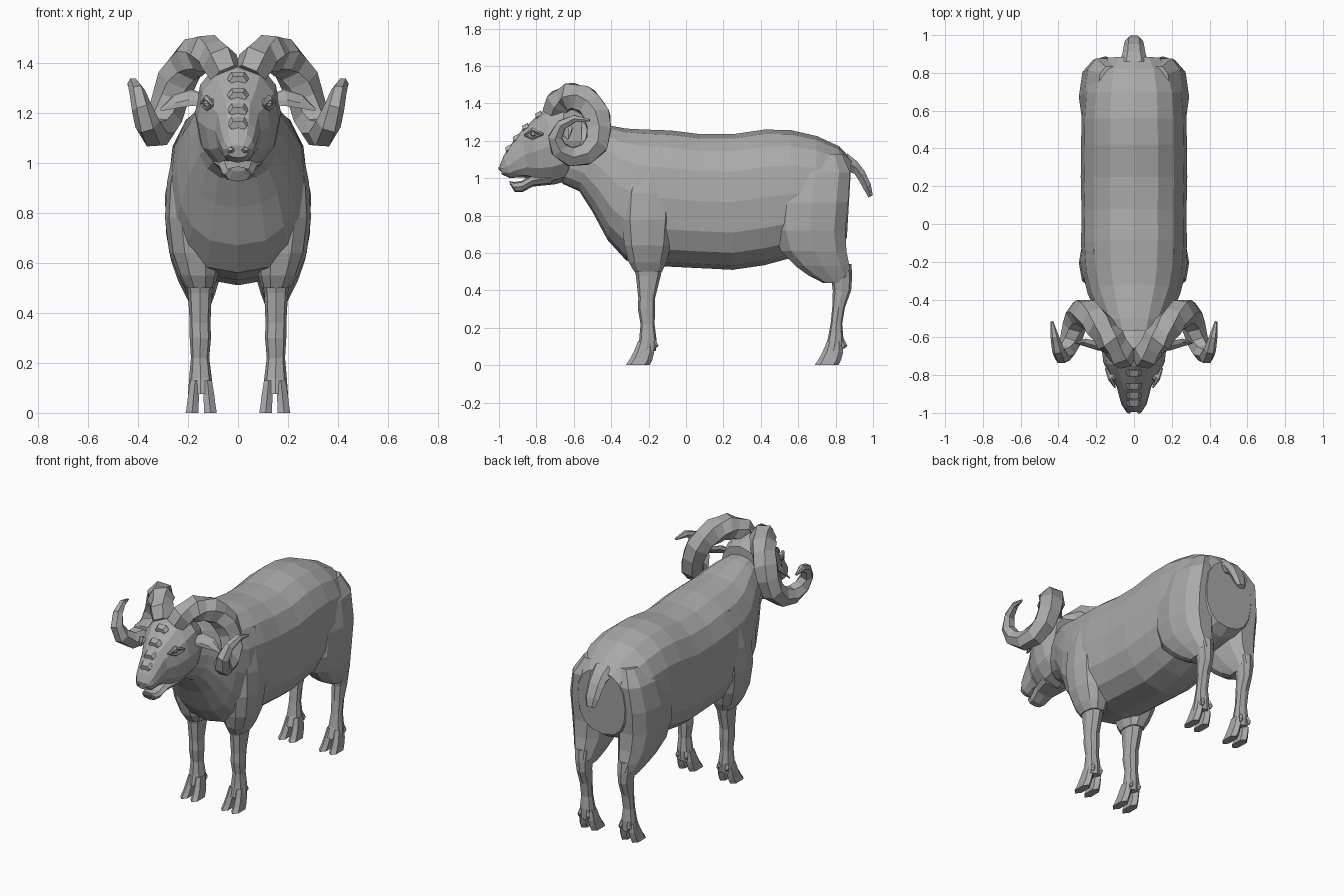
import bpy, bmesh, math
from mathutils import Vector as V

wool = bpy.data.materials.new("plain_grey")
wool.diffuse_color = (0.4, 0.4, 0.4, 1)


def ring(c, u, v, n=8, p=1.0, turn=0.0):
    """Rounded section around c with half axes u and v."""
    c, u, v = V(c), V(u), V(v)
    pts = []
    for i in range(n):
        a = math.tau * (i + turn) / n
        f = lambda t: math.copysign(abs(t) ** p if abs(t) > 1e-6 else 0, t)
        pts.append(c + u * f(math.cos(a)) + v * f(math.sin(a)))
    return pts


def loft(name, rings, mirror=False):
    bm = bmesh.new()
    rows = [[bm.verts.new(p) for p in r] for r in rings]
    n = len(rows[0])
    for a, b in zip(rows, rows[1:]):
        for i in range(n):
            j = (i + 1) % n
            bm.faces.new((a[i], a[j], b[j], b[i]))
    bm.faces.new(rows[0])
    bm.faces.new(rows[-1])
    bmesh.ops.recalc_face_normals(bm, faces=bm.faces)
    me = bpy.data.meshes.new(name)
    bm.to_mesh(me)
    bm.free()
    ob = bpy.data.objects.new(name, me)
    bpy.context.collection.objects.link(ob)
    me.materials.append(wool)
    if mirror:
        m = ob.modifiers.new("mirror", "MIRROR")
        m.use_mirror_merge = False
    return ob


def spine(name, rows, n, p):
    """Rows: top y, top z, bottom y, bottom z, half width."""
    rs = []
    for ty, tz, by, bz, w in rows:
        t, b = V((0, ty, tz)), V((0, by, bz))
        rs.append(ring((t + b) / 2, (w, 0, 0), (t - b) / 2, n, p))
    return loft(name, rs)


def limb(name, rows, n=8, p=0.8, turn=0.0):
    """Rows: z, inner x, outer x, front y, back y; mirrored."""
    return loft(name, [ring(((a + b) / 2, (c + d) / 2, z), ((b - a) / 2, 0, 0),
                            (0, (d - c) / 2, 0), n, p, turn)
                       for z, a, b, c, d in rows], True)


def tube(name, rows, n, flat=1.0, mirror=True, side=(1, 0, 0)):
    """Rows: x, y, z, radius along a bent path."""
    ps = [V(r[:3]) for r in rows]
    rs = []
    for i, p in enumerate(ps):
        t = (ps[min(i + 1, len(ps) - 1)] - ps[max(i - 1, 0)]).normalized()
        u = V(side)
        u = (u - t * u.dot(t)).normalized()
        rs.append(ring(p, u * rows[i][3], t.cross(u) * rows[i][3] * flat, n))
    return loft(name, rs, mirror)


# Trunk and neck
spine("body", [
    (-.62, 1.31, -.66, .97, .12), (-.50, 1.30, -.57, .93, .165),
    (-.40, 1.28, -.50, .82, .21), (-.32, 1.265, -.42, .67, .245),
    (-.22, 1.26, -.32, .56, .27), (-.08, 1.255, -.15, .53, .28),
    (.08, 1.235, .05, .52, .278), (.25, 1.235, .25, .51, .282),
    (.42, 1.26, .42, .535, .28), (.56, 1.257, .55, .57, .278),
    (.70, 1.225, .68, .61, .268), (.82, 1.17, .80, .64, .235),
    (.885, 1.10, .86, .68, .17)], 16, .83)

# Shoulders and thighs
limb("shoulder", [
    (1.16, .10, .215, -.20, -.08), (1.05, .08, .258, -.30, -.07),
    (.92, .08, .284, -.34, -.06), (.78, .08, .292, -.35, -.06),
    (.64, .07, .275, -.335, -.075), (.55, .08, .24, -.31, -.10),
    (.50, .095, .21, -.28, -.125)], 10)
limb("thigh", [
    (1.13, .06, .19, .58, .84), (1.03, .06, .26, .50, .885),
    (.87, .05, .292, .47, .875), (.72, .04, .288, .465, .86),
    (.61, .055, .268, .50, .865), (.53, .075, .24, .58, .88),
    (.48, .09, .215, .65, .885), (.44, .105, .195, .73, .86)], 10)

# Lower legs
limb("front_leg", [
    (.56, .09, .215, -.29, -.12), (.48, .105, .20, -.268, -.135),
    (.36, .11, .193, -.255, -.165), (.30, .108, .193, -.257, -.165),
    (.22, .115, .188, -.243, -.168), (.14, .105, .195, -.25, -.158),
    (.075, .098, .20, -.268, -.16)])
limb("hind_leg", [
    (.54, .10, .21, .72, .885), (.47, .105, .20, .775, .888),
    (.40, .11, .19, .785, .883), (.31, .113, .187, .782, .85),
    (.22, .115, .187, .773, .835), (.14, .105, .195, .758, .842),
    (.075, .098, .20, .735, .84)])

# Cloven hooves and dewclaws
for label, y in (("front", -.26), ("hind", .75)):
    for part, s in (("inner", -1), ("outer", 1)):
        rows = []
        for z, i, o, f, b in ((.13, .004, .045, .005, .085), (.07, .006, .055, -.02, .09),
                              (.03, .008, .06, -.042, .08), (0, .009, .065, -.063, .065)):
            x0, x1 = sorted((.147 + s * i, .147 + s * o))
            rows.append((z, x0, x1, y + f, y + b))
        limb(f"{label}_{part}_hoof", rows, 6, .75, .5)
        limb(f"{label}_{part}_dewclaw", [
            (.14, .14 + s * .025, .155 + s * .025, y + .08, y + .095),
            (.105, .135 + s * .03, .16 + s * .03, y + .08, y + .113),
            (.09, .14 + s * .03, .155 + s * .03, y + .08, y + .10)], 4)

# Head with brow and muzzle
spine("head", [
    (-.995, 1.07, -.985, 1.02, .042), (-.975, 1.12, -.94, 1.0, .066),
    (-.94, 1.175, -.89, 1.005, .078), (-.88, 1.255, -.84, 1.0, .092),
    (-.82, 1.31, -.79, .975, .13), (-.75, 1.375, -.71, .965, .163),
    (-.66, 1.41, -.63, .985, .172), (-.56, 1.36, -.56, 1.04, .14)], 12, .9)

# Lower jaw with chin tuft
spine("jaw", [
    (-.945, .985, -.94, .965, .03), (-.92, .98, -.915, .925, .05),
    (-.88, .985, -.875, .925, .06), (-.82, 1.02, -.82, .955, .075),
    (-.72, 1.04, -.72, .965, .10)], 8, .85)

# Forehead ridges, nose and nostrils
for k, (y, z) in enumerate(((-.955, 1.155), (-.915, 1.21), (-.865, 1.27), (-.795, 1.335))):
    spine(f"brow_ridge_{k}", [(y - .012, z + .012, y - .005, z - .03, .035),
                              (y + .02, z + .03, y + .025, z - .03, .045)], 6, .8)
loft("nostril", [ring((.033, -.985, 1.05), (.02, .008, 0), (0, .003, .014), 6),
                 ring((.031, -1.0, 1.055), (.009, .004, 0), (0, .002, .007), 6)], True)

# Eyes and lids
tube("eye", [(.09, -.80, 1.235, .02), (.122, -.812, 1.237, .022),
             (.137, -.818, 1.238, .010)], 8, 1, True, (0, 1, 0))
for label, dz, r in (("upper", .022, .013), ("lower", -.022, .009)):
    tube(label + "_eyelid", [(.10, -.865, 1.23, .005), (.125, -.82, 1.237 + dz, r),
                             (.148, -.765, 1.235, .006)], 5)

# Ears
tube("ear", [(.13, -.66, 1.25, .025), (.19, -.645, 1.26, .042),
             (.25, -.63, 1.245, .036), (.31, -.63, 1.21, .006)], 6, .4, True, (0, .6, .8))

# Curled horns, ridged near the root
tube("horn", [
    (.045, -.71, 1.35, .065), (.075, -.68, 1.405, .078), (.10, -.645, 1.425, .07),
    (.125, -.615, 1.437, .082), (.15, -.58, 1.432, .073), (.178, -.545, 1.42, .083),
    (.21, -.505, 1.385, .075), (.245, -.475, 1.33, .08), (.27, -.465, 1.26, .073),
    (.293, -.48, 1.18, .071), (.315, -.54, 1.125, .064), (.337, -.62, 1.115, .057),
    (.362, -.68, 1.155, .051), (.385, -.70, 1.22, .041), (.403, -.665, 1.285, .032),
    (.42, -.595, 1.318, .022), (.435, -.515, 1.31, .007)], 6)

# Tail
spine("tail", [(.86, 1.14, .86, 1.03, .075), (.915, 1.095, .90, 1.02, .06),
               (.955, 1.045, .925, .98, .055), (.99, .97, .95, .935, .048),
               (1.0, .91, .975, .895, .03)], 6, .85)
